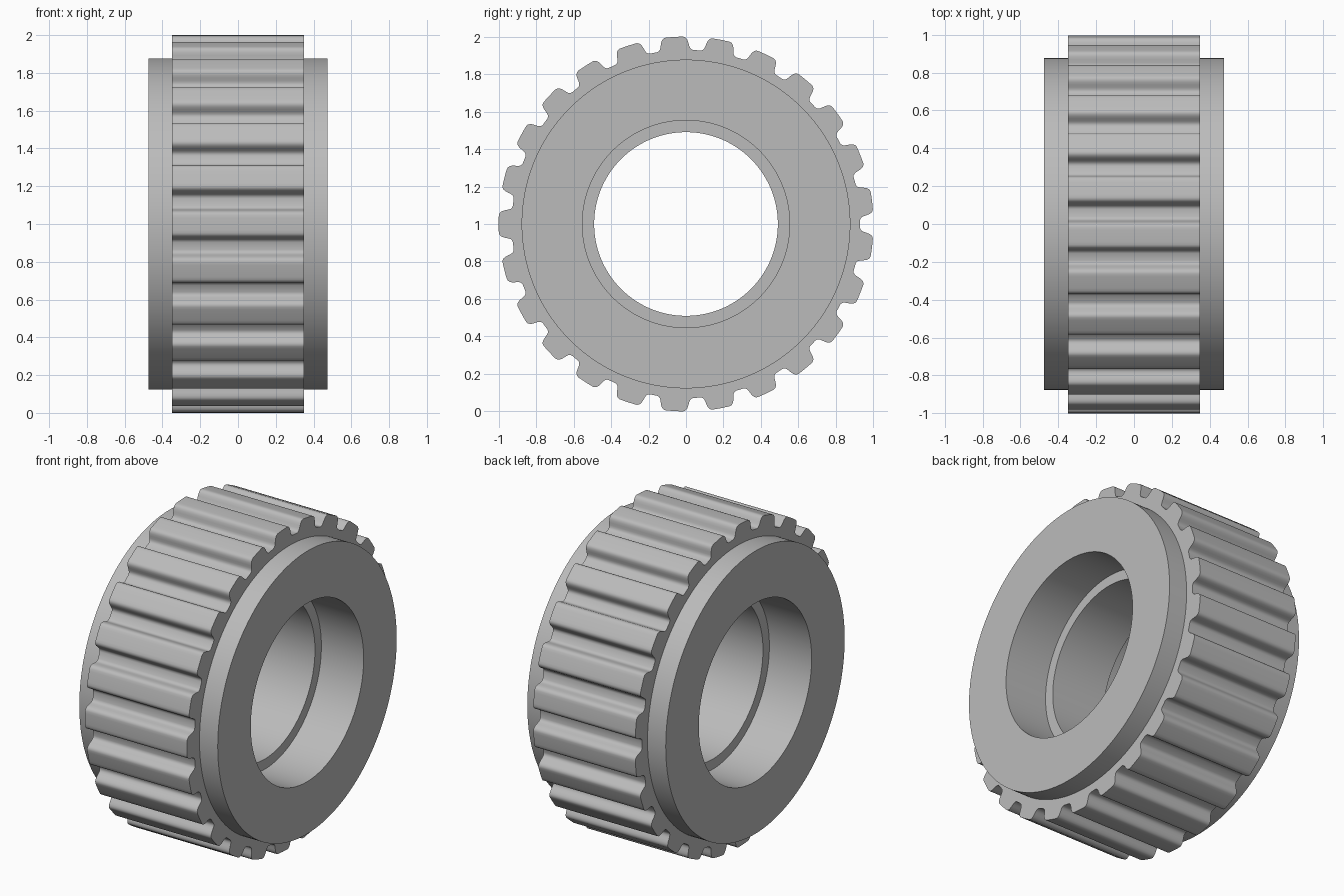
import bpy, bmesh, math

if "Cube" in bpy.data.objects:
    bpy.data.objects.remove(bpy.data.objects["Cube"])

TEETH = 25
CENTRE_Z = 1.0

grey = bpy.data.materials.new("plain grey")
grey.diffuse_color = (0.5, 0.5, 0.5, 1.0)
grey.use_nodes = True
grey.node_tree.nodes["Principled BSDF"].inputs["Base Color"].default_value = grey.diffuse_color

# Half of one tooth gap: (degrees from gap centre, radius), rounded root to rounded tip
HALF_GAP = [(0, .929), (1.2, .929), (1.8, .932), (2.25, .939), (2.55, .95), (2.8, .965),
            (3.1, .98), (3.45, .99), (3.9, .997), (4.5, 1), (5.4, 1), (6.3, 1), (7.2, 1)]
GAP = [(-a, r) for a, r in reversed(HALF_GAP[1:-1])] + HALF_GAP
OUTLINE = [(math.radians(i * 360 / TEETH + a), r) for i in range(TEETH) for a, r in GAP]

# Cross-section of the body: (x, radius), None follows the tooth outline
HALF_SECTION = [(.35, None), (.35, .877), (.475, .877), (.475, .553), (.185, .553), (.185, .49)]
SECTION = HALF_SECTION + [(-x, r) for x, r in reversed(HALF_SECTION)]


def ring(bm, x, radius):
    return [bm.verts.new((x, (radius or r) * math.cos(a), CENTRE_Z + (radius or r) * math.sin(a)))
            for a, r in OUTLINE]


# Toothed wheel with side hubs and a stepped bore
bm = bmesh.new()
rings = [ring(bm, x, r) for x, r in SECTION]
n = len(OUTLINE)
for k, a in enumerate(rings):
    b = rings[(k + 1) % len(rings)]
    for i in range(n):
        j = (i + 1) % n
        bm.faces.new((a[i], a[j], b[j], b[i]))
bmesh.ops.recalc_face_normals(bm, faces=bm.faces)
mesh = bpy.data.meshes.new("toothed_wheel")
bm.to_mesh(mesh)
bm.free()
mesh.materials.append(grey)
wheel = bpy.data.objects.new("toothed_wheel", mesh)
bpy.context.collection.objects.link(wheel)

# Smooth curves, crisp rims
bpy.context.view_layer.objects.active = wheel
wheel.select_set(True)
bpy.ops.object.shade_smooth_by_angle(angle=math.radians(35))
